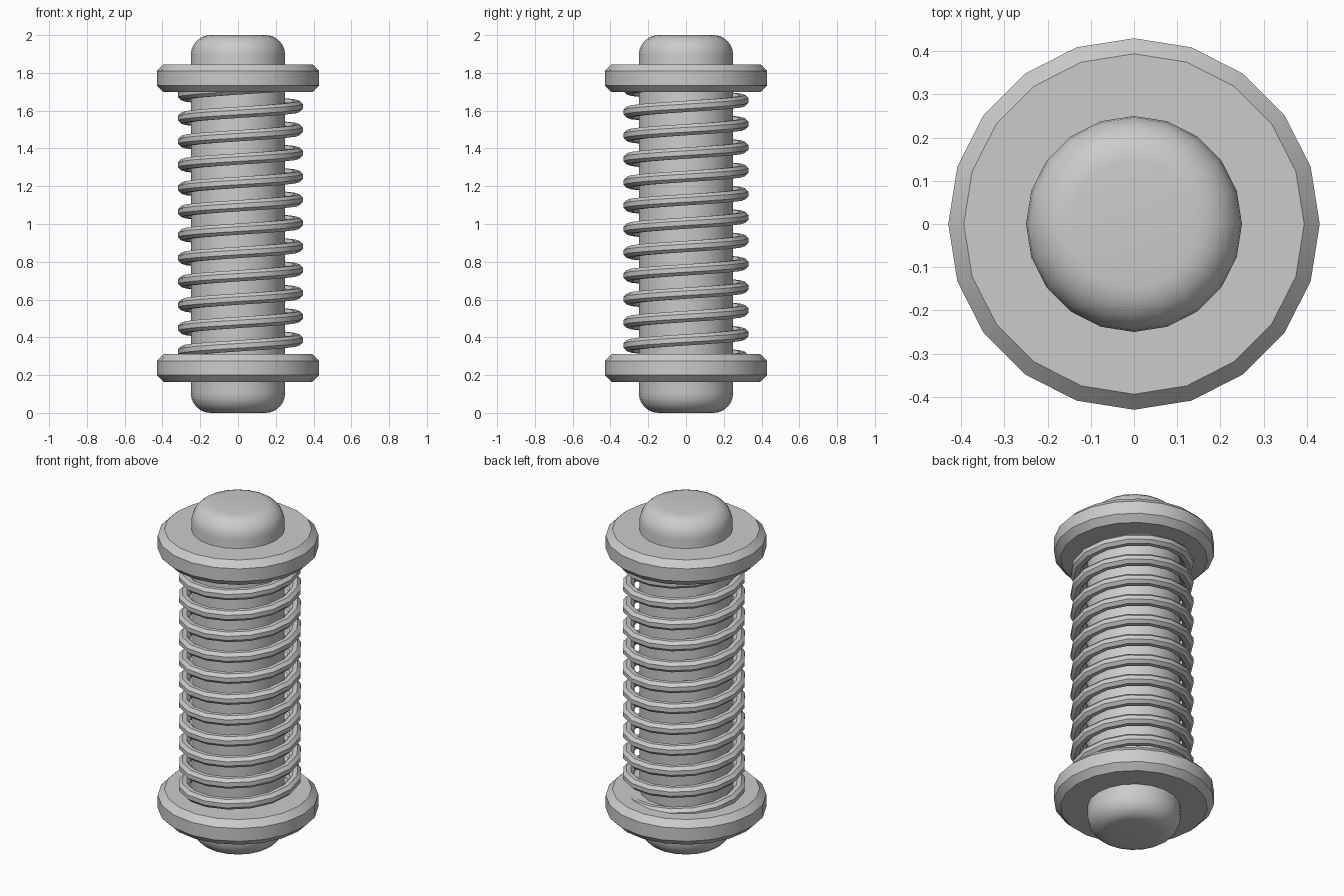
import bpy, bmesh
from math import pi, sin, cos
from mathutils import Vector

if "Cube" in bpy.data.objects:
    bpy.data.objects.remove(bpy.data.objects["Cube"])

SIDES = 20


def finish(name, bm, angle=30):
    bmesh.ops.recalc_face_normals(bm, faces=bm.faces)
    mesh = bpy.data.meshes.new(name)
    bm.to_mesh(mesh)
    bm.free()
    ob = bpy.data.objects.new(name, mesh)
    bpy.context.collection.objects.link(ob)
    bpy.ops.object.select_all(action='DESELECT')
    ob.select_set(True)
    bpy.context.view_layer.objects.active = ob
    bpy.ops.object.shade_smooth_by_angle(angle=angle * pi / 180)
    return ob


def bridge(bm, a, b):
    n = len(a)
    for i in range(n):
        bm.faces.new((a[i], a[(i + 1) % n], b[(i + 1) % n], b[i]))


def lathe(name, profile):
    """Closed solid of revolution from (radius, z) points, bottom to top."""
    bm = bmesh.new()
    rings = [[bm.verts.new((r * cos(2 * pi * i / SIDES), r * sin(2 * pi * i / SIDES), z))
              for i in range(SIDES)] for r, z in profile]
    for a, b in zip(rings, rings[1:]):
        bridge(bm, a, b)
    bm.faces.new(rings[0])
    bm.faces.new(rings[-1])
    return finish(name, bm)


# Central shaft with rounded ends
R, ROUND, SEG = 0.25, 0.105, 6
top = [(R - ROUND + ROUND * cos(k * pi / 2 / SEG), 2 - ROUND + ROUND * sin(k * pi / 2 / SEG))
       for k in range(SEG + 1)]
lathe("shaft", [(r, 2 - z) for r, z in reversed(top)] + top)

# Bevelled retaining collars
for name, z0, z1 in (("lower_collar", 0.164, 0.312), ("upper_collar", 1.698, 1.845)):
    lathe(name, [(0.394, z0), (0.43, z0 + 0.036), (0.43, z1 - 0.036), (0.394, z1)])

# Coil spring, sitting slightly off the shaft axis
TURNS, STEPS, PITCH, COIL_R, WIRE_R, WIRE_SIDES = 12, 16, 0.1236, 0.301, 0.032, 8
bm = bmesh.new()
rings = []
for s in range(TURNS * STEPS + 1):
    t = 2 * pi * s / STEPS
    out = Vector((cos(t), sin(t), 0))
    tangent = Vector((-sin(t) * COIL_R, cos(t) * COIL_R, PITCH / (2 * pi))).normalized()
    up = out.cross(tangent)
    centre = out * COIL_R + Vector((0.013, 0, 0.263 + PITCH * s / STEPS))
    rings.append([bm.verts.new(centre + WIRE_R * (out * cos(a) + up * sin(a)))
                  for a in (2 * pi * (k + 0.5) / WIRE_SIDES for k in range(WIRE_SIDES))])
for a, b in zip(rings, rings[1:]):
    bridge(bm, a, b)
bm.faces.new(rings[0])
bm.faces.new(rings[-1])
finish("coil_spring", bm)
